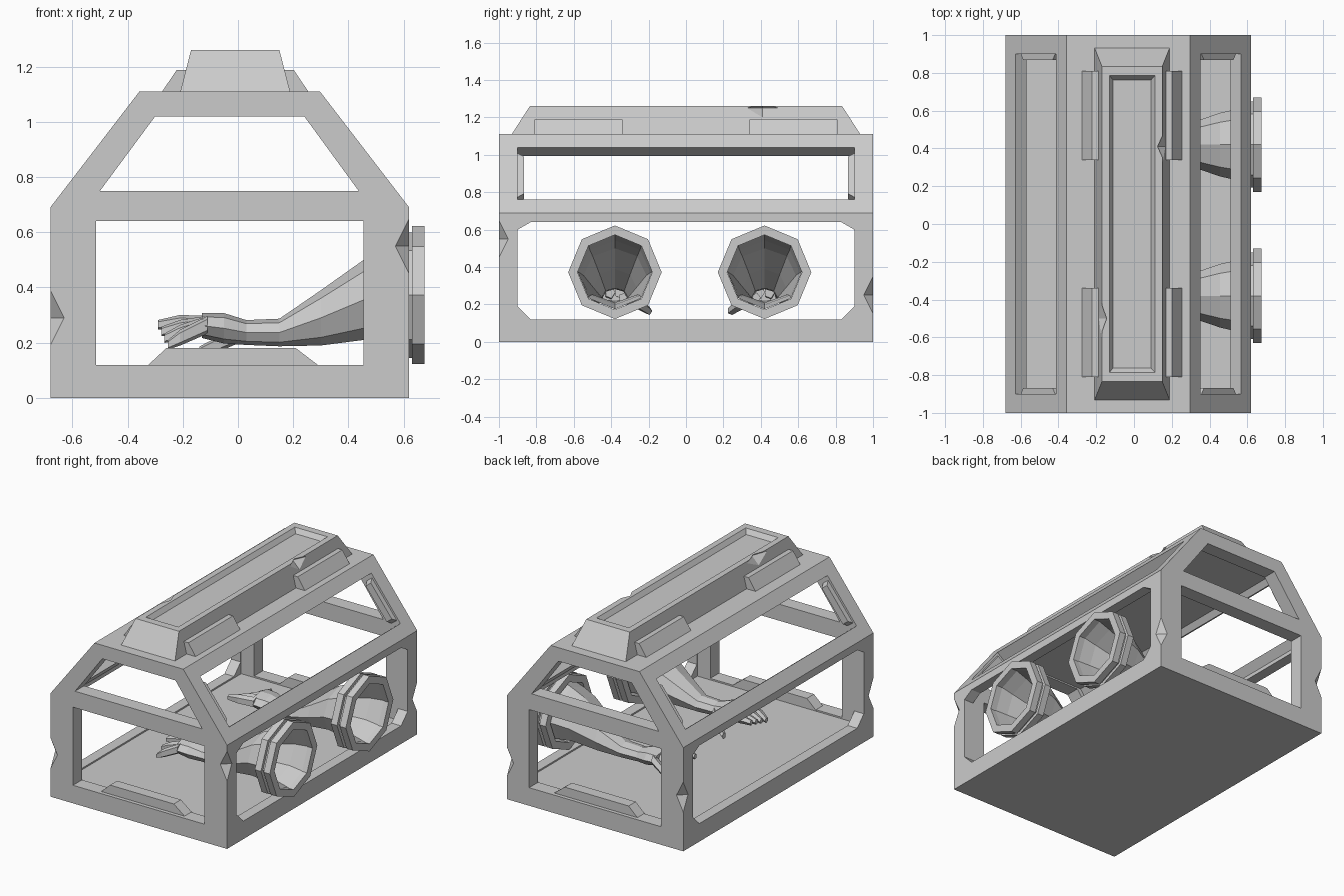
import bpy, bmesh
from math import cos, sin, pi
from mathutils import Vector

if "Cube" in bpy.data.objects:
    bpy.data.objects.remove(bpy.data.objects["Cube"])

CX = -0.03  # centre line of the cabinet in x


def make(name, bm):
    bmesh.ops.recalc_face_normals(bm, faces=bm.faces[:])
    me = bpy.data.meshes.new(name)
    bm.to_mesh(me)
    bm.free()
    ob = bpy.data.objects.new(name, me)
    bpy.context.collection.objects.link(ob)
    return ob


def loft(bm, rings, caps=True, closed=False):
    vs = [[bm.verts.new(p) for p in r] for r in rings]
    n = len(vs[0])
    for k in range(len(vs) if closed else len(vs) - 1):
        a, b = vs[k], vs[(k + 1) % len(vs)]
        for i in range(n):
            bm.faces.new((a[i], a[(i + 1) % n], b[(i + 1) % n], b[i]))
    if caps and not closed:
        bm.faces.new(vs[0])
        bm.faces.new(vs[-1])


def prism(name, pts, lo, hi, axis='y'):
    put = (lambda p, t: (p[0], t, p[1])) if axis == 'y' else (lambda p, t: (t, p[0], p[1]))
    bm = bmesh.new()
    loft(bm, [[put(p, t) for p in pts] for t in (lo, hi)])
    return make(name, bm)


def rect(x0, z0, x1, z1):
    return [(x0, z0), (x1, z0), (x1, z1), (x0, z1)]


def flip(pts):
    return [(2 * CX - x, z) for x, z in pts]


def cut(ob, cutter):
    m = ob.modifiers.new('cut', 'BOOLEAN')
    m.operation, m.solver, m.object = 'DIFFERENCE', 'EXACT', cutter
    bpy.context.view_layer.objects.active = ob
    bpy.ops.object.modifier_apply(modifier=m.name)
    bpy.data.objects.remove(cutter)


def chip(loc, scale):
    bm = bmesh.new()
    x, y, z = loc
    sx, sy, sz = scale
    ring = [(x + sx, y, z), (x, y + sy, z), (x - sx, y, z), (x, y - sy, z)]
    mid = [bm.verts.new(p) for p in ring]
    for s in (-1, 1):
        tip = bm.verts.new((x, y, z + s * sz))
        for i in range(4):
            bm.faces.new((mid[i], mid[(i + 1) % 4], tip))
    return make('chip', bm)


# Cabinet frame: outer profile with hollow interior
half = [(0.62, 0), (0.62, 0.69), (0.297, 1.11)]
frame = prism('cabinet_frame', half + flip(half)[::-1], -1, 1)
inner = [(0.55, 0.11), (0.55, 0.665), (0.266, 1.03)]
cut(frame, prism('cavity', inner + flip(inner)[::-1], -0.905, 0.905))

# Front and back windows
cut(frame, prism('end_window', rect(-0.515, 0.12, 0.455, 0.64), -1.2, 1.2))
cut(frame, prism('end_top_window', [(-0.5, 0.75), (0.437, 0.75), (0.24, 1.02), (-0.3, 1.02)], -1.2, 1.2))

# Side windows with clipped corners
side = [(-0.83, 0.12), (0.83, 0.12), (0.9, 0.19), (0.9, 0.60), (0.83, 0.64),
        (-0.83, 0.64), (-0.9, 0.60), (-0.9, 0.19)]
cut(frame, prism('side_window', side, -1.2, 1.2, 'x'))

# Sloped windows, cut square to the slope, with edge trims
lo, hi = Vector((0.566, 0.76)), Vector((0.35, 1.037))
n = Vector((0.79, 0.61))
d = (hi - lo).normalized()


def slab(a, b, out, depth):
    return [tuple(p) for p in (a + n * out, b + n * out, b - n * depth, a - n * depth)]


for tag, f in (('right', lambda p: p), ('left', flip)):
    cut(frame, prism('slope_window', f(slab(lo, hi, 0.1, 0.12)), -0.9, 0.9))
    for end, s in (('front', -1), ('back', 1)):
        bm = bmesh.new()
        big = f(slab(lo + d * 0.02, hi - d * 0.02, -0.012, 0.06))
        small = f(slab(lo + d * 0.05, hi - d * 0.05, -0.012, 0.06))
        loft(bm, [[(x, s * 0.91, z) for x, z in big], [(x, s * 0.867, z) for x, z in small]])
        make(f'slope_trim_{tag}_{end}', bm)

# Chipped corners
for x, y, z in ((0.62, -1, 0.55), (-0.68, -1, 0.29), (0.62, 1, 0.25), (-0.68, 1, 0.36)):
    cut(frame, chip((x, y, z), (0.05, 0.05, 0.1)))

# Raised sill blocks at front and back
for end, s in (('front', -1), ('back', 1)):
    prism('sill_block_' + end, [(-0.33, 0.115), (0.295, 0.115), (0.21, 0.18), (-0.26, 0.18)],
          s * 0.975, s * 0.9)

# Roof cap with recessed panel
bm = bmesh.new()
sections = [(0.2, 0.935, 1.105), (0.16, 0.835, 1.26), (0.12, 0.785, 1.26), (0.1, 0.762, 1.23)]
loft(bm, [[(-0.01 + a * w, b * l, z) for a, b in ((-1, -1), (1, -1), (1, 1), (-1, 1))]
          for w, l, z in sections])
cap = make('roof_cap', bm)
cut(cap, chip((0.165, 0.41, 1.25), (0.05, 0.11, 0.05)))
cut(cap, chip((-0.185, -0.5, 1.25), (0.05, 0.14, 0.05)))

# Roof side blocks
for end, s in (('front', -1), ('back', 1)):
    for tag, m in (('right', 1), ('left', -1)):
        pts = [(0.16, 1.105), (0.268, 1.105), (0.212, 1.188), (0.16, 1.188)]
        prism(f'roof_block_{tag}_{end}', [(-0.01 + m * (x), z) for x, z in pts], s * 0.34, s * 0.81)


def oct_ring(x, y, z, ry, rz, k=8):
    return [(x, y + ry * cos(2 * pi * i / k), z + rz * sin(2 * pi * i / k)) for i in range(k)]


# Glove ports: octagonal double ring and a glove reaching inside
ring = [(0.675, 0.25), (0.63, 0.25), (0.63, 0.228), (0.61, 0.228),
        (0.61, 0.25), (0.565, 0.25), (0.565, 0.2), (0.675, 0.2)]
arm = [(0.64, 0.375, 0.2, 0.2), (0.55, 0.37, 0.19, 0.172), (0.455, 0.355, 0.168, 0.145),
       (0.3, 0.29, 0.115, 0.1), (0.15, 0.237, 0.07, 0.05), (0.03, 0.237, 0.065, 0.045),
       (-0.05, 0.252, 0.095, 0.055), (-0.13, 0.262, 0.105, 0.045)]
for tag, py, s in (('front', -0.38, 1), ('back', 0.42, -1)):
    bm = bmesh.new()
    loft(bm, [oct_ring(x, py, 0.372, r, r) for x, r in ring], closed=True)
    make('port_ring_' + tag, bm)

    bm = bmesh.new()
    loft(bm, [oct_ring(x, py, z, ry, rz) for x, z, ry, rz in arm], caps=False)
    bm.faces.new([bm.verts.new(p) for p in oct_ring(-0.13, py, 0.262, 0.105, 0.045)])
    bmesh.ops.remove_doubles(bm, verts=bm.verts[:], dist=0.0005)
    # fingers, curling more toward the outer side
    for i, off in enumerate((0.078, 0.026, -0.026, -0.078)):
        y, drop, spread = py + s * off, 0.018 * i, s * off * 1.35
        loft(bm, [oct_ring(-0.11, y, 0.265, 0.028, 0.034, 5),
                  oct_ring(-0.21, py + spread, 0.272 - drop, 0.027, 0.03, 5),
                  oct_ring(-0.29 + 0.012 * i, py + spread, 0.265 - 1.35 * drop, 0.016, 0.018, 5)])
    # thumb
    loft(bm, [oct_ring(0.02, py + s * 0.05, 0.235, 0.03, 0.03, 5),
              oct_ring(-0.06, py + s * 0.13, 0.2, 0.032, 0.03, 5),
              oct_ring(-0.14, py + s * 0.18, 0.165, 0.02, 0.022, 5)])
    make('glove_' + tag, bm)
